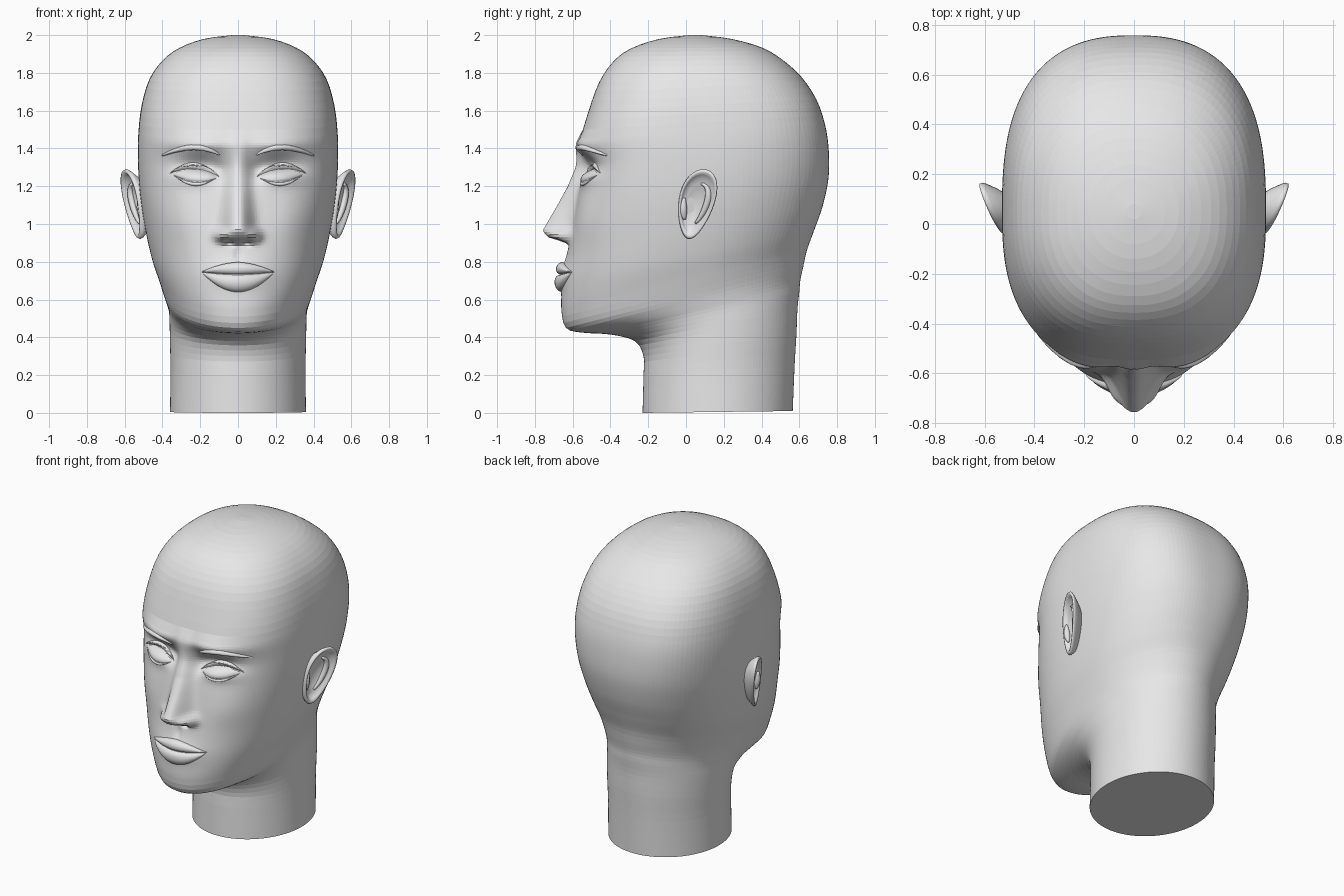
import bpy, bmesh, math
from mathutils import Vector
from mathutils.bvhtree import BVHTree

cube = bpy.data.objects.get("Cube")
if cube:
    bpy.data.objects.remove(cube, do_unlink=True)

# Single matte grey material
grey = bpy.data.materials.new("light_grey")
grey.use_nodes = True
grey.diffuse_color = (0.8, 0.8, 0.8, 1)
grey.node_tree.nodes["Principled BSDF"].inputs["Base Color"].default_value = (0.8, 0.8, 0.8, 1)


def finish(bm, name, smooth=True, mirror=False):
    bmesh.ops.remove_doubles(bm, verts=bm.verts, dist=0.0002)
    bmesh.ops.recalc_face_normals(bm, faces=bm.faces)
    for f in bm.faces:
        f.smooth = smooth
    mesh = bpy.data.meshes.new(name)
    bm.to_mesh(mesh)
    mesh.materials.append(grey)
    obj = bpy.data.objects.new(name, mesh)
    bpy.context.collection.objects.link(obj)
    if mirror:
        obj.modifiers.new("Mirror", 'MIRROR')
    return obj


def bridge(bm, rings, closed=True):
    for a, b in zip(rings, rings[1:]):
        n = len(a)
        for i in range(n if closed else n - 1):
            j = (i + 1) % n
            bm.faces.new((a[i], a[j], b[j], b[i]))


def gauss(x, z, cx, cz, sx, sz):
    return math.exp(-((x - cx) / sx) ** 2 - ((z - cz) / sz) ** 2)


def lerp_table(table, z):
    for (z0, v0), (z1, v1) in zip(table, table[1:]):
        if z0 <= z <= z1:
            return v0 + (v1 - v0) * (z - z0) / (z1 - z0)
    return 0.0


# Head sections: front z, front y, back z, back y, half width, centre y, roundness
SECTIONS = [
    (0, -.23, .01, .565, .36, .17, 2),
    (.2, -.225, .25, .575, .357, .17, 2),
    (.3, -.225, .42, .585, .36, .17, 2),
    (.38, -.27, .55, .59, .362, .16, 2),
    (.415, -.4, .64, .6, .365, .13, 2),
    (.425, -.55, .7, .605, .375, .1, 2),
    (.45, -.635, .77, .62, .39, .07, 2.05),
    (.55, -.66, .86, .64, .42, .06, 2.1),
    (.7, -.65, .97, .68, .46, .05, 2.2),
    (.9, -.62, 1.1, .725, .495, .05, 2.3),
    (1.1, -.585, 1.25, .755, .52, .05, 2.45),
    (1.3, -.55, 1.4, .755, .53, .05, 2.6),
    (1.45, -.555, 1.53, .735, .527, .05, 2.65),
    (1.6, -.515, 1.66, .69, .51, .05, 2.6),
    (1.75, -.46, 1.78, .61, .47, .05, 2.5),
    (1.86, -.385, 1.87, .51, .4, .05, 2.4),
    (1.93, -.29, 1.935, .4, .31, .05, 2.3),
    (1.98, -.14, 1.98, .24, .18, .05, 2.1),
    (2, .02, 2, .08, .03, .05, 2),
]
NOSE = [(.89, 0), (.905, .03), (.93, .115), (.965, .15), (1.1, .095),
        (1.2, .06), (1.3, .04), (1.42, .02), (1.5, 0)]


def section(k, t):
    """Smooth interpolation between neighbouring sections."""
    last = len(SECTIONS) - 1
    rows = [SECTIONS[min(max(k + d, 0), last)] for d in (-1, 0, 1, 2)]
    return [b + .5 * t * (c - a + t * (2 * a - 5 * b + 4 * c - d + t * (3 * (b - c) + d - a)))
            for a, b, c, d in zip(*rows)]


def relief(x, z):
    """Forward bulge of the face: nose, sockets, brow ridge, cheeks, mouth."""
    x = abs(x)
    width = .075 - .06 * min(max(z - .95, 0), .35)
    d = lerp_table(NOSE, z) * math.exp(-(x / width) ** 2.5)
    d += .055 * gauss(x, z, .085, .94, .04, .033)
    d -= .03 * gauss(x, z, .045, .9, .022, .015)
    d -= .05 * gauss(x, z, .2, 1.3, .13, .055)
    d -= .02 * gauss(x, z, .1, 1.27, .04, .05)
    d += .03 * gauss(x, z, .225, 1.25, .1, .045)
    d += .03 * gauss(x, z, .2, 1.42, .16, .045)
    d += .012 * gauss(x, z, .3, 1.02, .12, .12)
    d += .025 * gauss(x, z, 0, .73, .14, .07)
    d -= .01 * gauss(x, z, 0, .84, .02, .04)
    return d


# Head and neck: one loft, denser across the face
SEGMENTS = 200
params = []
for k in range(len(SECTIONS) - 1):
    steps = 14 if .5 < SECTIONS[k][0] < 1.4 else 3
    params += [(k, i / steps) for i in range(steps)]
params.append((len(SECTIONS) - 2, 1))

bm = bmesh.new()
rings = []
for k, t in params:
    zf, yf, zb, yb, w, yc, n = section(k, t)
    ring = []
    for i in range(SEGMENTS):
        u = 2 * math.pi * i / SEGMENTS
        a = u - .5 * math.sin(u)
        s, c = math.sin(a), math.cos(a)
        r = (abs(s) ** n + abs(c) ** n) ** (-1 / n)
        x = w * r * s
        y = yc - r * c * ((yc - yf) if c > 0 else (yb - yc))
        z = zf + (zb - zf) * (y - yf) / (yb - yf)
        if c > 0:
            y -= relief(x, z)
        ring.append(bm.verts.new((x, y, z)))
    rings.append(ring)
bridge(bm, rings)
bm.faces.new(rings[0])
bm.faces.new(rings[-1])
bmesh.ops.recalc_face_normals(bm, faces=bm.faces)
surface = BVHTree.FromBMesh(bm)
finish(bm, "head_and_neck", smooth=False)


def patch(name, x0, x1, low, high, bulge, mirror=True, nu=32, nv=10):
    """Raised pad lying on the face between two edge curves."""
    bm = bmesh.new()
    rows = []
    for i in range(nu + 1):
        u = i / nu
        row = []
        for j in range(nv + 1):
            s = j / nv
            x = x0 + (x1 - x0) * u
            z = low(u) + (high(u) - low(u)) * s
            hit, normal, _, _ = surface.ray_cast(Vector((x, -2, z)), Vector((0, 1, 0)))
            arch = math.sqrt(max(math.sin(math.pi * s), 0)) * max(math.sin(math.pi * u), 0) ** .5
            row.append(bm.verts.new(hit + normal * (bulge * arch - .003)))
        rows.append(row)
    bridge(bm, rows, closed=False)
    return finish(bm, name, mirror=mirror)


def hump(u, power=1.0):
    return max(math.sin(math.pi * u), 0) ** power


def eye_mid(u):
    return 1.245 + .018 * u


def eye_top(u):
    return eye_mid(u) + .037 * hump(u, .8)


def eye_bottom(u):
    return eye_mid(u) - .033 * hump(u)


def brow_mid(u):
    return 1.36 + .047 * hump(u ** .85)


# Eyes, lids and brows
patch("eyes", .105, .35, eye_bottom, eye_top, .012)
patch("upper_eyelids", .095, .365, eye_top, lambda u: eye_top(u) + .035 * hump(u), .022)
patch("lower_eyelids", .11, .35, lambda u: eye_bottom(u) - .02 * hump(u), eye_bottom, .01)
patch("eyebrows", .09, .41, lambda u: brow_mid(u) - .014 * hump(u, .4),
      lambda u: brow_mid(u) + .014 * hump(u, .4), .022)


# Lips
def mouth_line(u):
    return .745 - .012 * hump(u)


patch("upper_lip", -.2, .2, mouth_line, lambda u: mouth_line(u) + .065 * hump(u), .03, False)
patch("lower_lip", -.19, .19, lambda u: mouth_line(u) - .095 * hump(u, .8), mouth_line, .03, False)


# Ears: rim and bowl from scaled outlines, (scale, outward offset)
def ear_point(a, scale, out):
    z = 1.105 + .185 * scale * math.sin(a)
    y = .055 + .095 * scale * math.cos(a) * (1 + .25 * math.sin(a)) + .2 * (z - 1.105)
    return Vector((.52 + .4 * (y + .04) + .12 * (z - 1.1) + out, y, z))


bm = bmesh.new()
rings = []
for scale, out in [(.5, -.09), (.8, -.05), (.96, -.018), (1, -.004), (.97, .007), (.91, .008),
                   (.84, -.002), (.76, -.018), (.6, -.022), (.45, -.032), (.2, -.042)]:
    rings.append([bm.verts.new(ear_point(2 * math.pi * i / 40, scale, out)) for i in range(40)])
bridge(bm, rings)
bm.faces.new(rings[-1])
finish(bm, "ears", mirror=True)


# Inner ear folds as tapered tubes
def fold(name, points, radius):
    bm = bmesh.new()
    rings = []
    for i, p in enumerate(points):
        r = radius * (.35 + .65 * hump(i / (len(points) - 1)))
        before, after = points[max(i - 1, 0)], points[min(i + 1, len(points) - 1)]
        along = (after - before).normalized()
        side = along.cross(Vector((1, 0, 0))).normalized()
        up = side.cross(along)
        rings.append([bm.verts.new(p + r * (side * math.cos(q * math.pi / 4)
                                            + up * math.sin(q * math.pi / 4))) for q in range(8)])
    bridge(bm, rings)
    bm.faces.new(rings[0])
    bm.faces.new(rings[-1])
    finish(bm, name, mirror=True)


fold("ear_inner_ridges", [ear_point(-1.2 + 2.7 * i / 14, .58, -.022) for i in range(15)], .018)
fold("ear_front_flaps", [ear_point(2.9 + .9 * i / 8, .72, -.012) for i in range(9)], .02)
